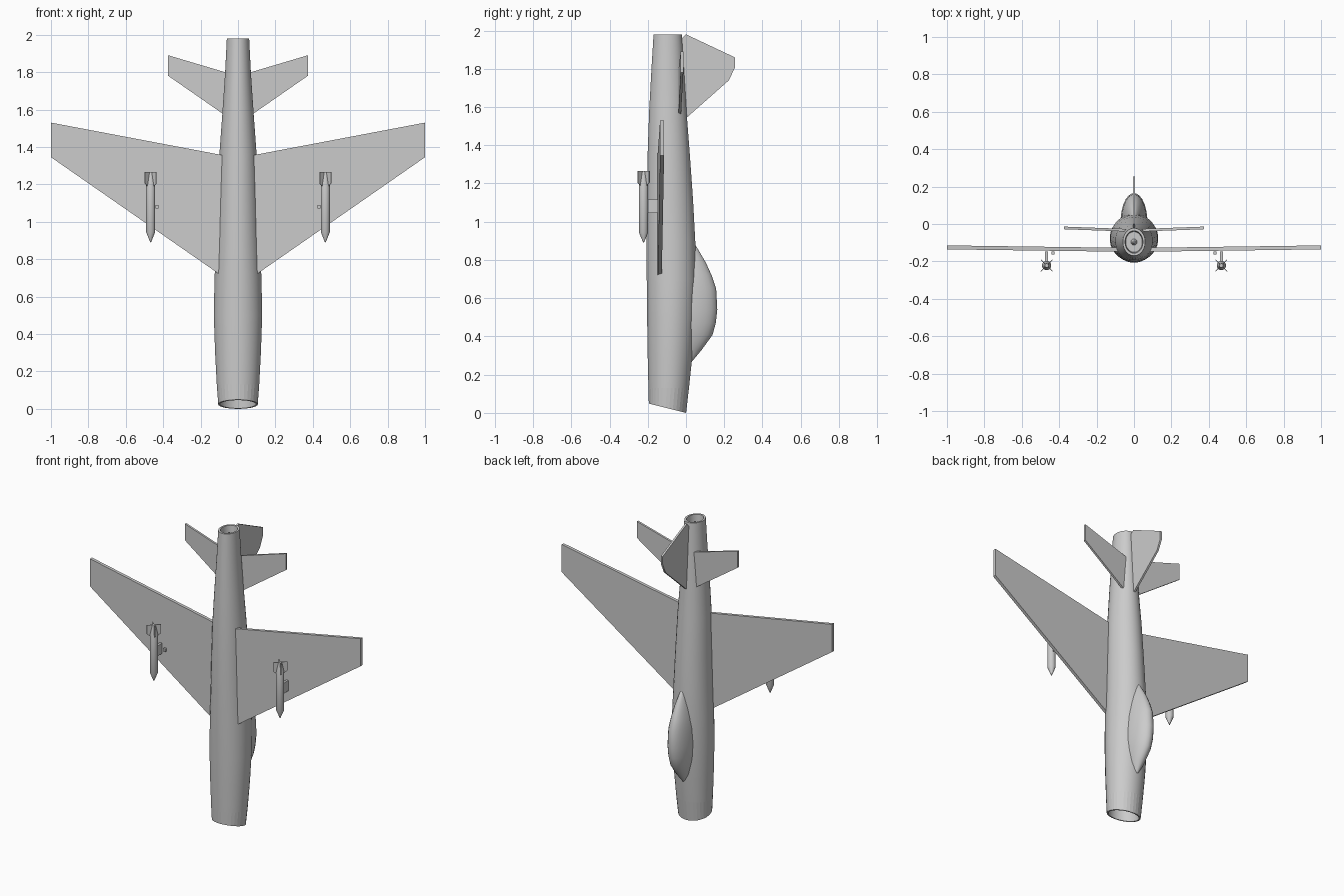
import bpy, bmesh, math
from mathutils import Vector

if "Cube" in bpy.data.objects:
    bpy.data.objects.remove(bpy.data.objects["Cube"])

metal = bpy.data.materials.new("bare_metal_grey")
metal.diffuse_color = (0.6, 0.6, 0.6, 1)
metal.use_nodes = True
metal.node_tree.nodes["Principled BSDF"].inputs["Base Color"].default_value = metal.diffuse_color


def finish(name, bm, mirror=False, angle=35):
    bmesh.ops.recalc_face_normals(bm, faces=bm.faces)
    mesh = bpy.data.meshes.new(name)
    bm.to_mesh(mesh)
    bm.free()
    mesh.materials.append(metal)
    obj = bpy.data.objects.new(name, mesh)
    bpy.context.collection.objects.link(obj)
    bpy.ops.object.select_all(action='DESELECT')
    obj.select_set(True)
    bpy.context.view_layer.objects.active = obj
    bpy.ops.object.shade_smooth_by_angle(angle=math.radians(angle))
    if mirror:
        obj.modifiers.new("Mirror", 'MIRROR')
    return obj


def ring(z, rx, ry, cx=0, cy=0, n=32, tilt=0):
    """Ellipse across the z axis; tilt slopes it along y."""
    pts = []
    for i in range(n):
        a = 2 * math.pi * (i + 0.5) / n
        y = cy + ry * math.sin(a)
        pts.append(Vector((cx + rx * math.cos(a), y, z - tilt * y)))
    return pts


def loft(name, rings, mirror=False, angle=35):
    bm = bmesh.new()
    loops = [[bm.verts.new(p) for p in r] for r in rings]
    n = len(loops[0])
    for a, b in zip(loops, loops[1:]):
        for i in range(n):
            j = (i + 1) % n
            bm.faces.new((a[i], a[j], b[j], b[i]))
    bm.faces.new(loops[0])
    bm.faces.new(loops[-1])
    return finish(name, bm, mirror, angle)


def plate(name, outline, offset, mirror=False):
    """Flat outline thickened evenly along the offset vector."""
    bm = bmesh.new()
    half = Vector(offset) / 2
    lo = [bm.verts.new(Vector(p) - half) for p in outline]
    hi = [bm.verts.new(Vector(p) + half) for p in outline]
    bm.faces.new(lo)
    bm.faces.new(hi)
    n = len(lo)
    for i in range(n):
        j = (i + 1) % n
        bm.faces.new((lo[i], lo[j], hi[j], hi[i]))
    return finish(name, bm, mirror)


def box(name, x, y, z, mirror=True):
    plate(name, [(x[0], sum(y) / 2, z[0]), (x[1], sum(y) / 2, z[0]),
                 (x[1], sum(y) / 2, z[1]), (x[0], sum(y) / 2, z[1])],
          (0, y[1] - y[0], 0), mirror)


# Fuselage: intake duct, slanted lip, outer skin, exhaust pipe
stations = [  # z, half width, lowest y, highest y
    (0.13, 0.114, -0.197, 0.016), (0.3, 0.123, -0.201, 0.034),
    (0.5, 0.13, -0.204, 0.049), (0.7, 0.126, -0.206, 0.055),
    (0.9, 0.117, -0.207, 0.049), (1.12, 0.109, -0.206, 0.037),
    (1.36, 0.1, -0.201, 0.02), (1.58, 0.084, -0.193, 0.003),
    (1.8, 0.069, -0.181, -0.011), (1.98, 0.06, -0.17, -0.022)]
rings = [ring(0.3, 0.085, 0.08, cy=-0.095),
         ring(0, 0.096, 0.088, cy=-0.097, tilt=0.25),
         ring(0, 0.106, 0.098, cy=-0.097, tilt=0.25)]
rings += [ring(z, w, (b - a) / 2, cy=(a + b) / 2) for z, w, a, b in stations]
rings += [ring(1.98, 0.048, 0.06, cy=-0.096), ring(1.92, 0.044, 0.055, cy=-0.096)]
fuselage = loft("fuselage", rings, angle=30)
for face in fuselage.data.polygons:  # faceted nose band
    if face.center.z < 0.12:
        face.use_smooth = False

# Exhaust cone
loft("exhaust_cone", [ring(1.91, 0.02, 0.02, cy=-0.096, n=16),
                      ring(1.96, 0.005, 0.005, cy=-0.096, n=16)])

# Bubble canopy
canopy = [(0.255, 0.008, 0.02), (0.33, 0.042, 0.083), (0.408, 0.06, 0.14),
          (0.47, 0.069, 0.157), (0.54, 0.072, 0.165), (0.65, 0.067, 0.159),
          (0.72, 0.057, 0.135), (0.785, 0.043, 0.105), (0.87, 0.02, 0.055),
          (0.9, 0.008, 0.03)]
loft("canopy", [ring(z, w, t - 0.01, cy=0.01, n=24) for z, w, t in canopy], angle=40)

# Swept wings and tailplanes with slight dihedral
plate("wing", [(0.05, -0.138, 0.685), (1, -0.125, 1.345),
               (1, -0.125, 1.53), (0.05, -0.138, 1.35)], (0, 0.021, 0), True)
plate("tailplane", [(0.02, -0.034, 1.535), (0.373, -0.021, 1.78),
                    (0.373, -0.021, 1.89), (0.02, -0.034, 1.785)], (0, 0.014, 0), True)

# Vertical fin
plate("tail_fin", [(0, -0.03, 1.53), (0, 0.01, 1.55), (0, 0.225, 1.74),
                   (0, 0.255, 1.805), (0, 0.255, 1.86), (0, 0, 1.98),
                   (0, -0.03, 1.95)], (0.013, 0, 0))

# Underwing bombs, mirrored to both sides
BX, BY = 0.467, -0.222
loft("bomb", [ring(z, r, r, BX, BY, 16) for z, r in
              ((0.89, 0.002), (0.945, 0.025), (1.2, 0.025), (1.265, 0.01))], True)
for k in range(4):
    a = math.pi / 4 + k * math.pi / 2
    d = Vector((math.cos(a), math.sin(a), 0))
    c = Vector((BX, BY, 0))
    plate("bomb_fin", [c + d * r + Vector((0, 0, z)) for r, z in
                       ((0.005, 1.19), (0.025, 1.19), (0.044, 1.205),
                        (0.044, 1.265), (0.005, 1.265))],
          Vector((-d.y, d.x, 0)) * 0.004, True)

# Bomb pylons and side braces
box("pylon", (BX - 0.008, BX + 0.008), (-0.202, -0.146), (1.045, 1.115))
box("brace", (0.426, 0.441), (-0.162, -0.146), (1.07, 1.09))
